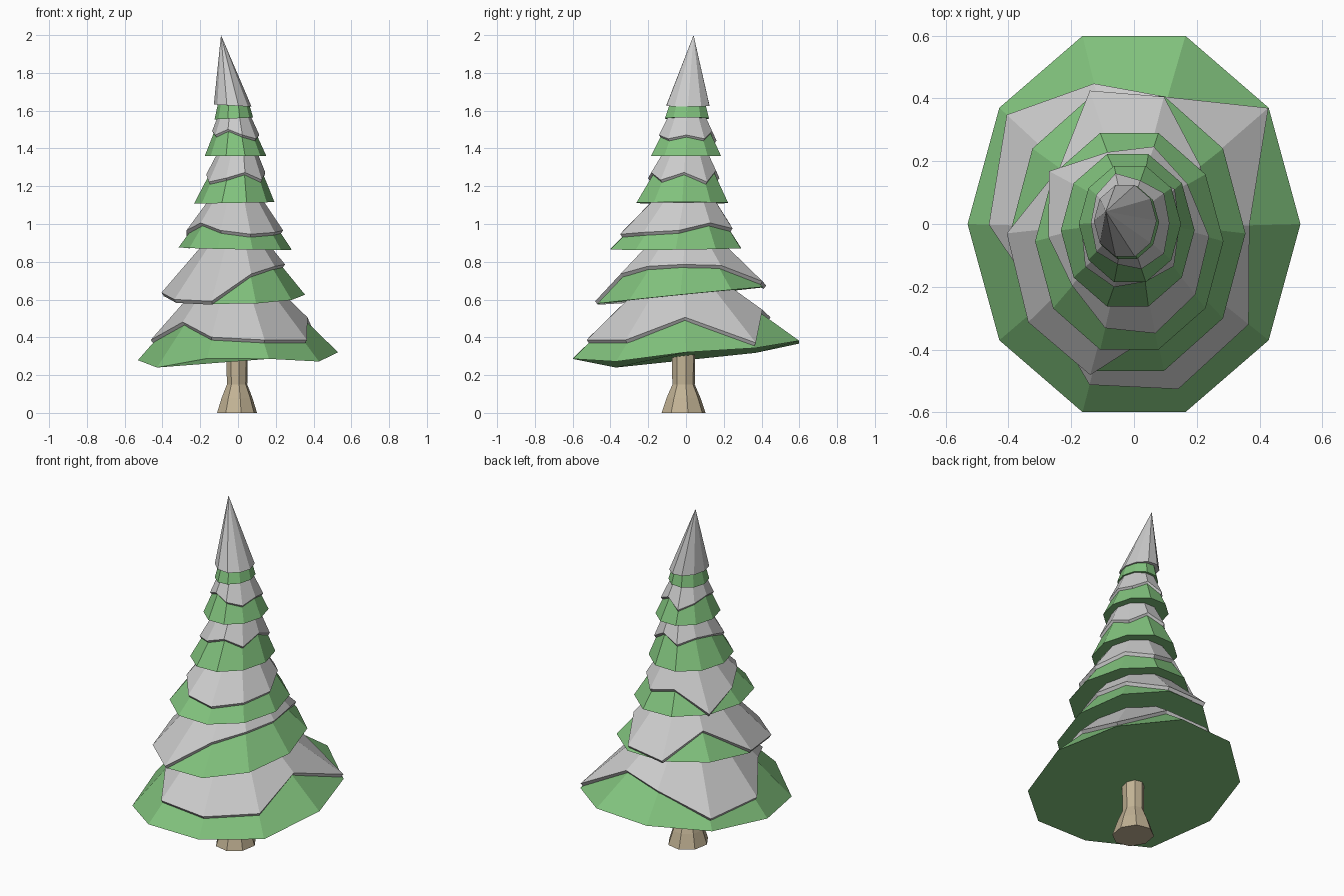
import bpy, bmesh, math
from mathutils import Vector

if "Cube" in bpy.data.objects:
    bpy.data.objects.remove(bpy.data.objects["Cube"])

SIDES = 10


def material(name, rgb):
    m = bpy.data.materials.new(name)
    m.diffuse_color = (*rgb, 1)
    m.use_nodes = True
    m.node_tree.nodes["Principled BSDF"].inputs["Base Color"].default_value = m.diffuse_color
    return m


green = material("needles", (0.22, 0.54, 0.205))
bark = material("bark", (0.54, 0.45, 0.30))


def ring(cx, cy, z, rx, ry, tilt=(0, 0), n=SIDES, phase=0):
    pts = []
    for i in range(n):
        a = 2 * math.pi * i / n + phase
        x, y = cx + rx * math.cos(a), cy + ry * math.sin(a)
        pts.append(Vector((x, y, z + tilt[0] * x + tilt[1] * y)))
    return pts


def loft(name, rings, mat=None, cap_bottom=True, apex=None):
    bm = bmesh.new()
    loops = [[bm.verts.new(p) for p in r] for r in rings]
    n = len(loops[0])
    for a, b in zip(loops, loops[1:]):
        for i in range(n):
            j = (i + 1) % n
            bm.faces.new((a[i], a[j], b[j], b[i]))
    if cap_bottom:
        bm.faces.new(loops[0][::-1])
    if apex:
        tip = bm.verts.new(apex)
        for i in range(n):
            bm.faces.new((loops[-1][i], loops[-1][(i + 1) % n], tip))
    else:
        bm.faces.new(loops[-1])
    me = bpy.data.meshes.new(name)
    bm.to_mesh(me)
    bm.free()
    ob = bpy.data.objects.new(name, me)
    bpy.context.collection.objects.link(ob)
    if mat:
        me.materials.append(mat)


def tier(i, centre, z, radii, tilt, top_centre, top_z, scale, snow=None,
         thick=0.02, sag=None):
    # green bough skirt
    low = ring(*centre, z, *radii, tilt)
    for p, dz in zip(low, sag or ()):
        p.z += dz
    top = ring(*top_centre, top_z, radii[0] * scale, radii[1] * scale)
    loft(f"bough_{i}", [low, top], green)
    if not snow:
        return
    # snow sheet lying on the skirt, with a ragged lower edge and a thin rim
    inner, outer, crown = [], [], []
    for a, b, sz in zip(low, top, snow):
        t = max(-0.02, (sz - a.z) / (b.z - a.z))
        p = a.lerp(b, t)
        out = Vector((a.x - centre[0], a.y - centre[1], 0)).normalized()
        off = (out * 0.6 + Vector((0, 0, 0.8))) * thick
        inner.append(p - off * 0.15)
        outer.append(p + off)
        crown.append(b + off)
    loft(f"snow_{i}", [inner, outer, crown], None, cap_bottom=False)


# trunk with flared foot
loft("trunk", [ring(-0.005, -0.013, z, r, r * 1.1, n=8, phase=0.2) for z, r in
               ((0, 0.108), (0.08, 0.083), (0.15, 0.055), (0.34, 0.058))], bark)

# tiers from the ground up; snow edge heights run counter-clockwise from +x
tier(1, (0, 0), 0.305, (0.53, 0.63), (0.03, 0.07), (-0.01, -0.01), 0.69, 0.3,
     (0.49, 0.355, 0.53, 0.49, 0.36, 0.37, 0.465, 0.385, 0.37, 0.37),
     sag=(0, 0, 0.03, 0.025, 0, -0.01, -0.026, 0.03, 0.018, -0.02))
tier(2, (-0.02, -0.03), 0.625, (0.375, 0.46), (0.01, 0.1), (-0.01, 0), 0.94, 0.29,
     (0.77, 0.765, 0.68, 0.64, 0.77, 0.62, 0.575, 0.575, 0.72, 0.76))
tier(3, (-0.015, -0.055), 0.87, (0.3, 0.363), (-0.02, 0.01), (-0.01, 0), 1.17, 0.3,
     (0.95, 0.99, 0.96, 0.99, 0.87, 0.95, 0.99, 0.95, 0.93, 0.94))
tier(4, (-0.02, -0.02), 1.112, (0.213, 0.255), (0.02, 0), (0, 0), 1.41, 0.35,
     (1.26, 1.21, 1.27, 1.23, 1.26, 1.25, 1.21, 1.23, 1.26, 1.22), 0.016)
tier(5, (-0.013, 0.0), 1.36, (0.163, 0.195), (0, 0), (-0.02, 0.005), 1.58, 0.43,
     (1.46, 1.44, 1.48, 1.43, 1.46, 1.48, 1.46, 1.49, 1.46, 1.44), 0.014)
tier(6, (-0.022, 0.005), 1.56, (0.102, 0.122), (0.05, 0), (-0.025, 0.01), 1.66, 0.75)

# leaning snow tip
loft("snow_tip", [ring(-0.028, 0.01, 1.625, 0.1, 0.12, (-0.06, 0))],
     apex=(-0.09, 0.04, 2.0))
